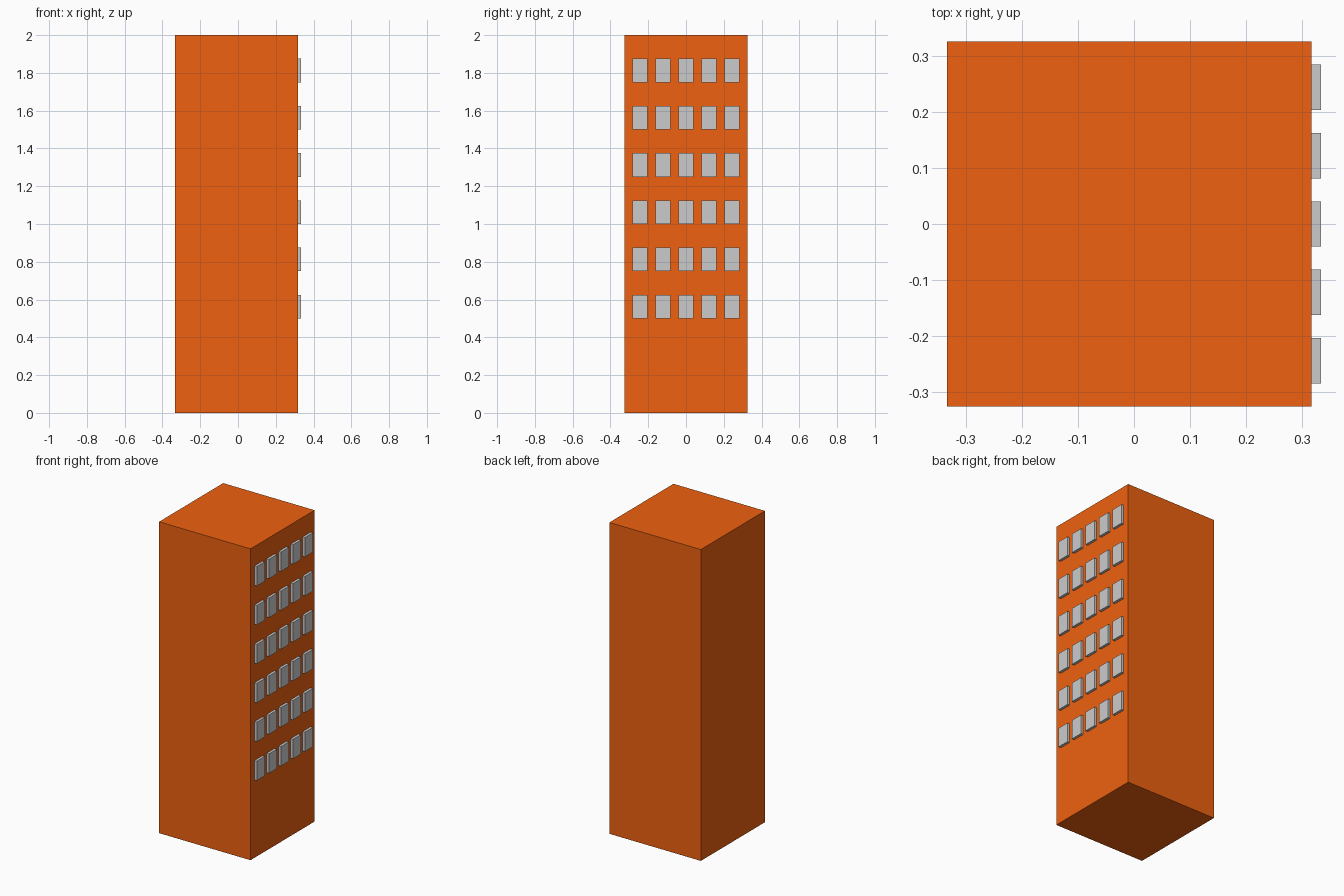
import bpy

if "Cube" in bpy.data.objects:
    bpy.data.objects.remove(bpy.data.objects["Cube"])

W = 0.65            # tower width and depth
DEPTH = 1 / 60      # how far the windows stand out
FACE_X = 1 / 3 - DEPTH


def box(name, size, location):
    bpy.ops.mesh.primitive_cube_add(size=1, location=location)
    ob = bpy.context.object
    ob.name = name
    ob.scale = size
    bpy.ops.object.transform_apply(location=False, rotation=False, scale=True)
    return ob


# Tower block
tower = box("tower", (W, W, 2), (FACE_X - W / 2, 0, 1))
orange = bpy.data.materials.new("orange_wall")
orange.diffuse_color = (0.86, 0.12, 0.005, 1)
orange.use_nodes = True
orange.node_tree.nodes["Principled BSDF"].inputs["Base Color"].default_value = orange.diffuse_color
tower.data.materials.append(orange)

# Windows: six floors of five on the right face
for floor in range(6):
    for col in range(5):
        box(f"window_{floor + 1}_{col + 1}", (DEPTH, 0.081, 0.125),
            (FACE_X + DEPTH / 2, (col - 2) * 0.122, 0.5625 + floor * 0.25))
